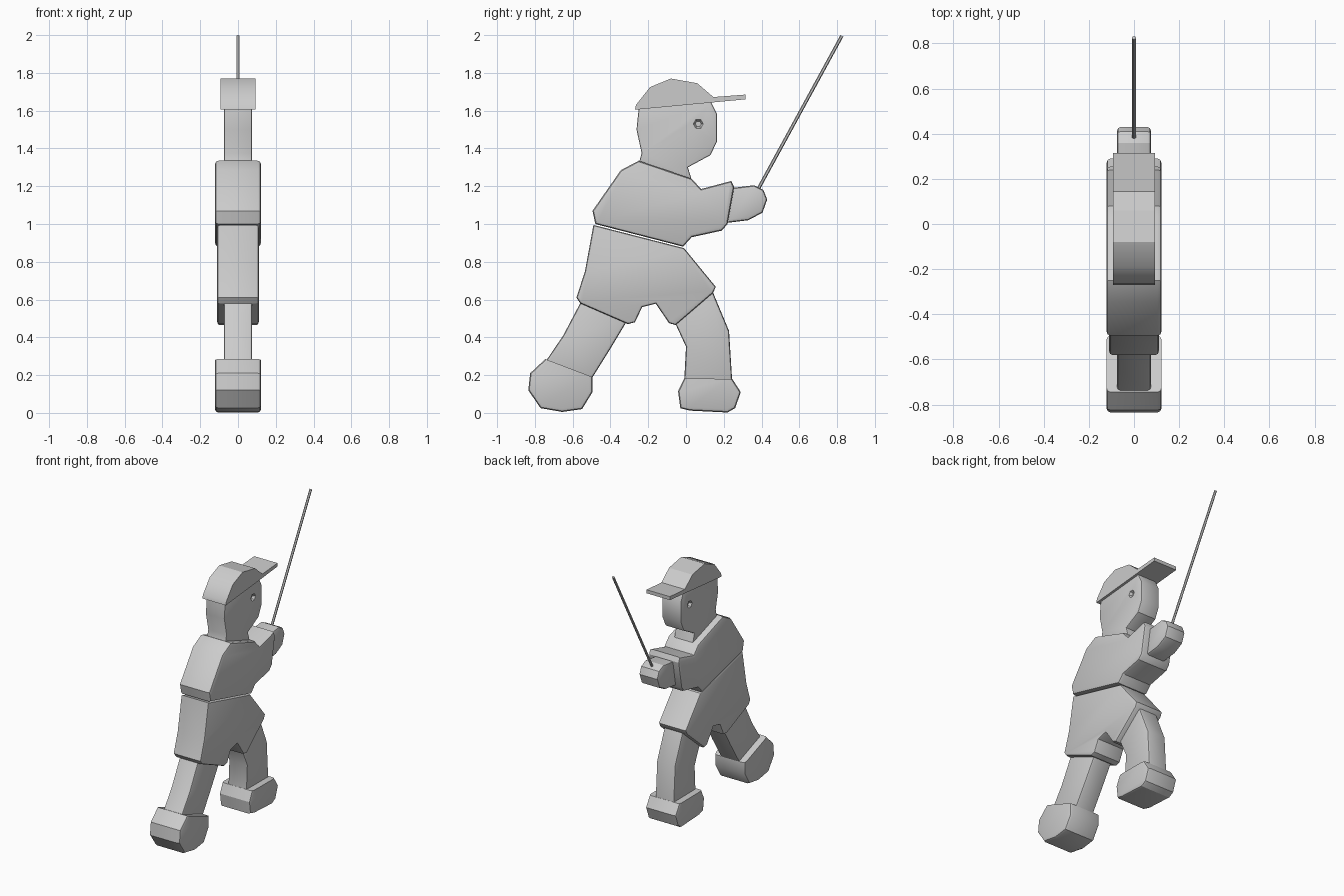
import bpy, bmesh, math
from mathutils import Vector

if "Cube" in bpy.data.objects:
    bpy.data.objects.remove(bpy.data.objects["Cube"])


def slab(name, profile, half, bevel=0.012, sharp=()):
    """Extrude a (y, z) profile across x; round its rim except the listed profile edges."""
    bm = bmesh.new()
    sides = [[bm.verts.new((s * half, y, z)) for y, z in profile] for s in (1, -1)]
    a, b = sides
    n = len(profile)
    bm.faces.new(a)
    bm.faces.new(b[::-1])
    for i in range(n):
        j = (i + 1) % n
        bm.faces.new((a[j], a[i], b[i], b[j]))
    bmesh.ops.recalc_face_normals(bm, faces=bm.faces)
    if bevel:
        rim = [bm.edges.get((s[i], s[(i + 1) % n]))
               for s in sides for i in range(n) if i not in sharp]
        bmesh.ops.bevel(bm, geom=rim, offset=bevel, segments=2, profile=0.5,
                        affect='EDGES', clamp_overlap=True)
    me = bpy.data.meshes.new(name)
    bm.to_mesh(me)
    bm.free()
    ob = bpy.data.objects.new(name, me)
    bpy.context.collection.objects.link(ob)
    me.shade_smooth()
    me.set_sharp_from_angle(angle=math.radians(30))
    return ob


# Cap with peak
slab("cap", [(-.27, 1.605), (.315, 1.66), (.315, 1.685), (.145, 1.672), (.06, 1.745),
             (-.08, 1.77), (-.19, 1.725), (-.265, 1.63)], .0925, 0)

# Head and neck
head = slab("head", [(-.25, 1.615), (-.262, 1.50), (-.235, 1.375), (-.25, 1.32), (.03, 1.235),
                     (.01, 1.30), (.13, 1.365), (.165, 1.44), (.165, 1.58), (.13, 1.65)],
            .075, .008)

# Eye sockets cut in both sides of the head
for s in (1, -1):
    bpy.ops.mesh.primitive_cone_add(vertices=6, radius1=.016, radius2=.032, depth=.03,
                                    location=(s * .07, .065, 1.53),
                                    rotation=(0, s * math.pi / 2, 0))
    cutter = bpy.context.object
    cutter.name = "eye_cutter"
    cutter.hide_render = True
    cutter.hide_set(True)
    mod = head.modifiers.new("eye", 'BOOLEAN')
    mod.operation = 'DIFFERENCE'
    mod.object = cutter

# Shirt with sleeve
slab("shirt", [(-.25, 1.335), (-.345, 1.285), (-.495, 1.07), (-.48, 1.00), (-.015, .88),
               (.03, .93), (.19, .965), (.22, 1.0), (.255, 1.195), (.24, 1.228),
               (.08, 1.185), (.03, 1.24)], .122, .018)

# Hand
slab("hand", [(.24, 1.19), (.36, 1.205), (.41, 1.18), (.43, 1.13), (.405, 1.06),
              (.33, 1.02), (.21, 1.005)], .075, .016)

# Shorts
slab("shorts", [(-.49, .995), (-.535, .75), (-.58, .61), (-.56, .58), (-.307, .47),
                (-.27, .48), (-.232, .56), (-.16, .578), (-.09, .475), (-.055, .465),
                (.143, .635), (.158, .667), (-.01, .872)], .11, .014)

# Legs
slab("rear_leg", [(-.55, .60), (-.65, .41), (-.745, .27), (-.50, .18), (-.40, .34), (-.31, .49)],
     .075, .014)
slab("front_leg", [(-.06, .48), (0, .35), (-.01, .16), (.245, .16), (.228, .434), (.14, .645)],
     .075, .014)

# Feet, with a crisp top edge
slab("rear_foot", [(-.745, .285), (-.825, .21), (-.835, .12), (-.77, .025), (-.655, .005),
                   (-.55, .02), (-.495, .11), (-.495, .19)], .122, .018, sharp=(7,))
slab("front_foot", [(-.01, .182), (-.042, .115), (-.03, .025), (.02, .012), (.22, .002),
                    (.26, .025), (.29, .11), (.245, .18)], .122, .018, sharp=(7,))

# Stick held in the hand
p, q = Vector((0, .375, 1.172)), Vector((0, .825, 1.996))
bpy.ops.mesh.primitive_cylinder_add(vertices=6, radius=.009, depth=(q - p).length,
                                    location=(p + q) / 2)
stick = bpy.context.object
stick.name = "stick"
stick.rotation_euler = (q - p).to_track_quat('Z', 'Y').to_euler()
bpy.ops.object.shade_smooth_by_angle(angle=math.radians(30))
